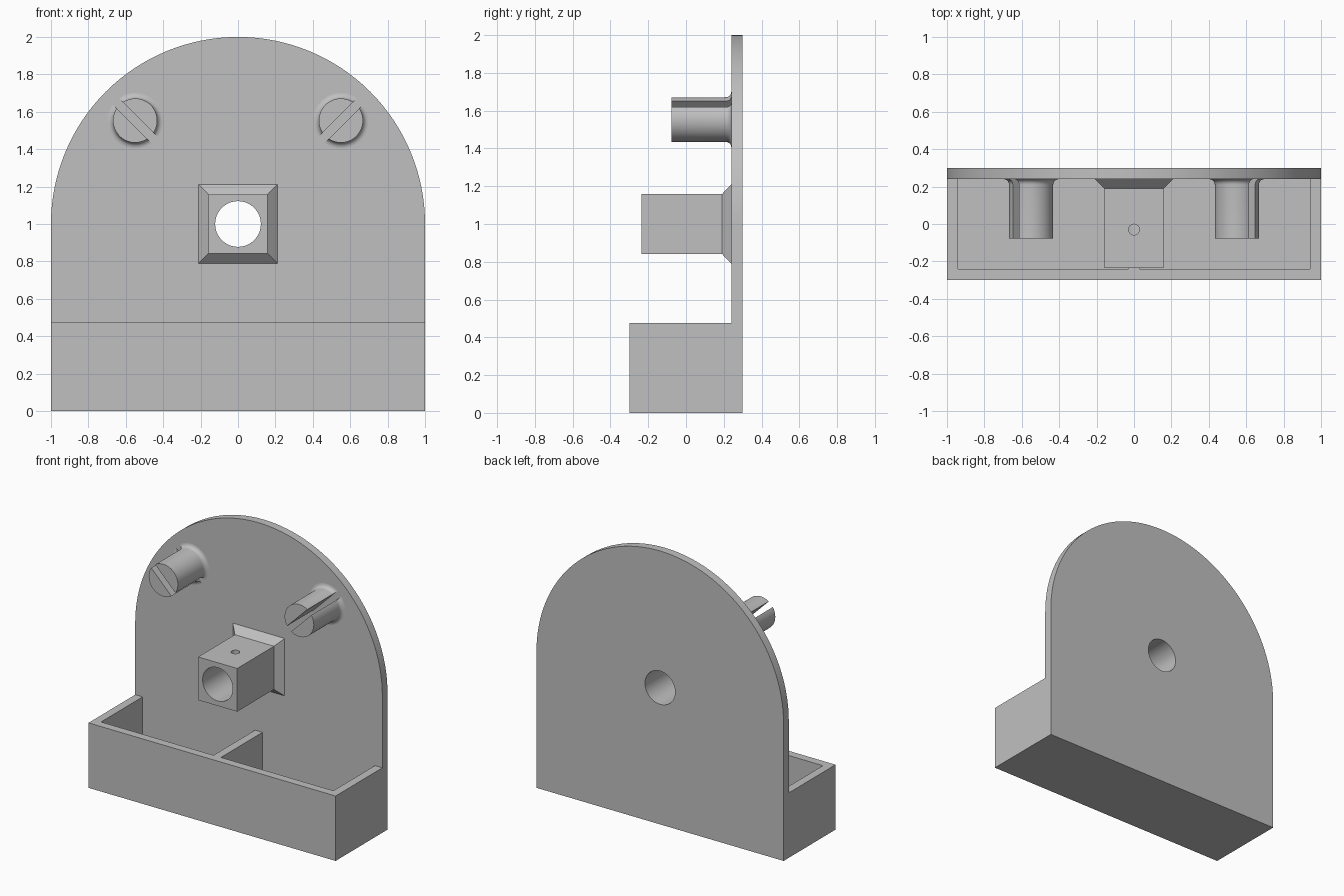
import bpy
import bmesh
from math import cos, sin, pi, radians
from mathutils import Matrix, Vector

if "Cube" in bpy.data.objects:
    bpy.data.objects.remove(bpy.data.objects["Cube"], do_unlink=True)

grey = bpy.data.materials.new("light grey")
grey.use_nodes = True
colour = (0.53, 0.53, 0.53, 1)
grey.diffuse_color = colour
grey.node_tree.nodes["Principled BSDF"].inputs["Base Color"].default_value = colour

WALL = 0.06
PLATE_FRONT, PLATE_BACK = 0.24, 0.3
FRONT = -0.3


def finish(name, bm):
    bmesh.ops.recalc_face_normals(bm, faces=bm.faces)
    mesh = bpy.data.meshes.new(name)
    bm.to_mesh(mesh)
    bm.free()
    mesh.materials.append(grey)
    obj = bpy.data.objects.new(name, mesh)
    bpy.context.collection.objects.link(obj)
    return obj


def box(name, x, y, z, turn=0):
    """Box from (min, max) ranges, turned about its own y axis."""
    bm = bmesh.new()
    mid = Vector([sum(r) / 2 for r in (x, y, z)])
    size = [r[1] - r[0] for r in (x, y, z)]
    matrix = Matrix.Translation(mid) @ Matrix.Rotation(turn, 4, "Y") @ Matrix.Diagonal((*size, 1))
    bmesh.ops.create_cube(bm, size=1, matrix=matrix)
    return finish(name, bm)


def loft(name, rings):
    """Closed solid through matching rings of points."""
    bm = bmesh.new()
    loops = [[bm.verts.new(p) for p in ring] for ring in rings]
    n = len(loops[0])
    for a, b in zip(loops, loops[1:]):
        for i in range(n):
            j = (i + 1) % n
            bm.faces.new((a[i], a[j], b[j], b[i]))
    bm.faces.new(loops[0])
    bm.faces.new(loops[-1])
    return finish(name, bm)


def circle(r, y, cx=0, cz=1, n=64):
    return [(cx + r * cos(2 * pi * i / n), y, cz + r * sin(2 * pi * i / n)) for i in range(n)]


def square(h, y):
    return [(sx * h, y, 1 + sz * h) for sx, sz in ((-1, -1), (1, -1), (1, 1), (-1, 1))]


def combine(obj, other, operation):
    """Apply a boolean and discard the helper."""
    other.hide_render = True
    mod = obj.modifiers.new("cut", "BOOLEAN")
    mod.operation, mod.object, mod.solver = operation, other, "EXACT"
    bpy.ops.object.select_all(action="DESELECT")
    bpy.context.view_layer.objects.active = obj
    obj.select_set(True)
    bpy.ops.object.modifier_apply(modifier=mod.name)
    bpy.data.objects.remove(other, do_unlink=True)


def smooth(obj):
    bpy.ops.object.select_all(action="DESELECT")
    bpy.context.view_layer.objects.active = obj
    obj.select_set(True)
    bpy.ops.object.shade_smooth_by_angle(angle=radians(30))


# Arched back plate
def arch(y):
    return [(-1, y, 0), (1, y, 0)] + [(cos(pi * i / 64), y, 1 + sin(pi * i / 64)) for i in range(65)]


body = loft("back_plate_and_tray", [arch(PLATE_FRONT), arch(PLATE_BACK)])

# Tray with two pockets either side of a central divider
combine(body, box("tray", (-1, 1), (FRONT, PLATE_BACK), (0, 0.475)), "UNION")
for x in ((-1 + WALL, -WALL / 2), (WALL / 2, 1 - WALL)):
    combine(body, box("pocket", x, (FRONT + WALL, PLATE_FRONT), (WALL, 0.6)), "DIFFERENCE")

# Square boss with a flared base
boss = loft("square_boss", [square(0.158, -0.235), square(0.158, 0.19),
                            square(0.21, PLATE_FRONT), square(0.21, PLATE_FRONT + 0.01)])

# Bore through boss and plate, set screw hole in the top of the boss
for part in (boss, body):
    combine(part, loft("bore", [circle(0.122, -0.4), circle(0.122, 0.4)]), "DIFFERENCE")
pin = [[(0.029 * cos(2 * pi * i / 32), -0.03 + 0.029 * sin(2 * pi * i / 32), z)
        for i in range(32)] for z in (1.0, 1.3)]
combine(boss, loft("pin_hole", pin), "DIFFERENCE")

# Slotted pegs with filleted feet
R, F = 0.118, 0.03
for side, name in ((-1, "right_peg"), (1, "left_peg")):
    cx, cz = side * 0.55, 1.553
    profile = [(R, -0.078)]
    for i in range(7):
        a = pi / 2 * i / 6
        profile.append((R + F * (1 - cos(a)), PLATE_FRONT - F + F * sin(a)))
    profile.append((R + F, PLATE_FRONT + 0.01))
    peg = loft(name, [circle(r, y, cx, cz, 48) for r, y in profile])
    slot = box("slot", (cx - 0.3, cx + 0.3), (-0.2, 0.28), (cz - 0.023, cz + 0.023), -side * pi / 4)
    combine(peg, slot, "DIFFERENCE")
    smooth(peg)

smooth(body)
smooth(boss)
